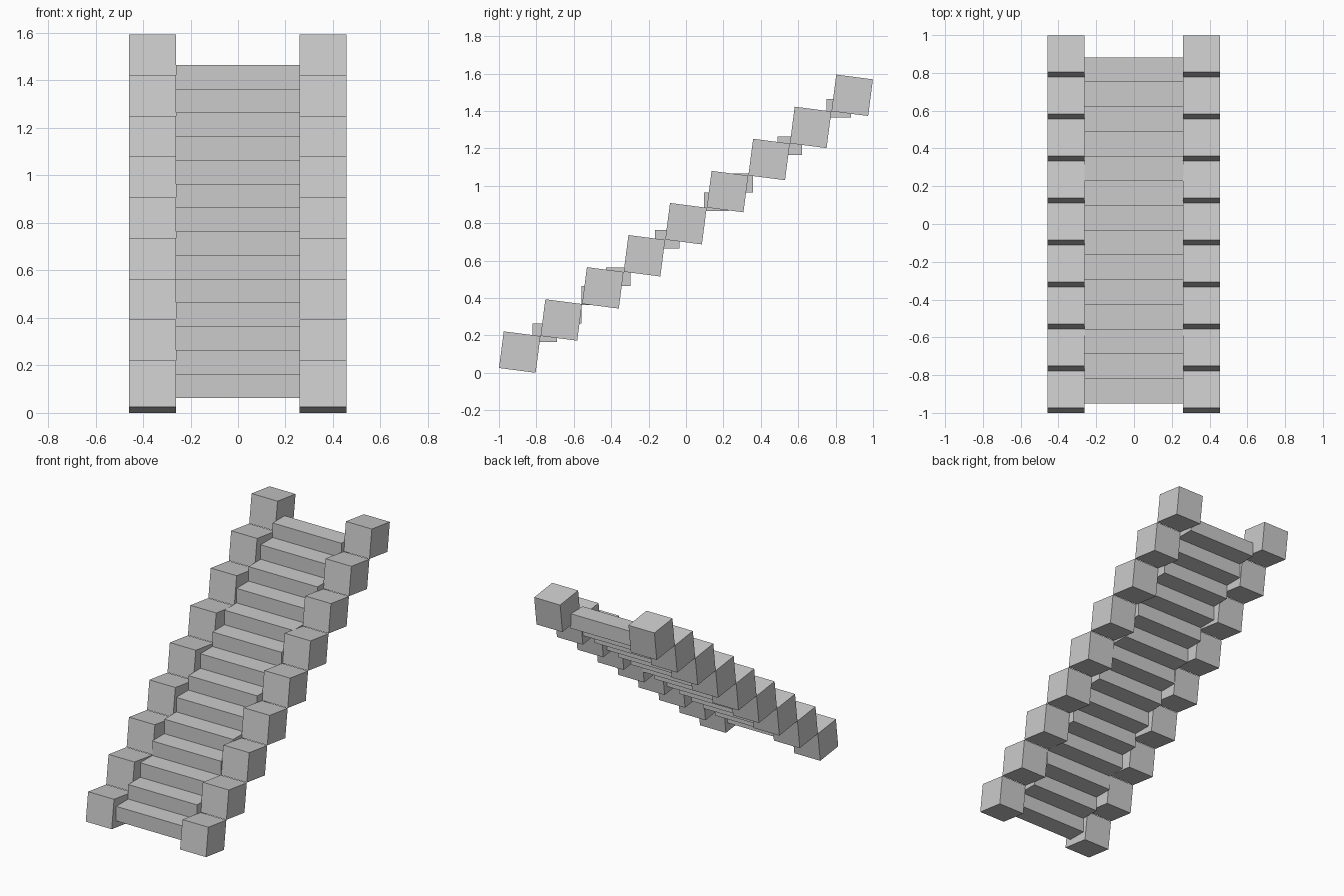
import bpy
import math

if "Cube" in bpy.data.objects:
    bpy.data.objects.remove(bpy.data.objects["Cube"])


def block(name, center, size, tilt=0.0):
    bpy.ops.mesh.primitive_cube_add(size=1, location=center, rotation=(tilt, 0, 0))
    ob = bpy.context.object
    ob.name = name
    ob.scale = size
    return ob


# Tilted side blocks, nine on each side
TILT = math.radians(-7.4)
B = 0.1975
for i in range(9):
    y = -0.889 + i * 0.2222
    z = 0.1108 + i * 0.1716
    for side, x in (("left", -0.3605), ("right", 0.3575)):
        block(f"{side}_side_block_{i + 1}", (x, y, z), (B, B, B), TILT)

# Level steps rising between the side blocks
for i in range(14):
    y = -0.885 + i * 0.1309
    z = 0.114 + i * 0.1
    block(f"step_{i + 1}", (0, y, z), (0.524, 0.131, 0.1005))
